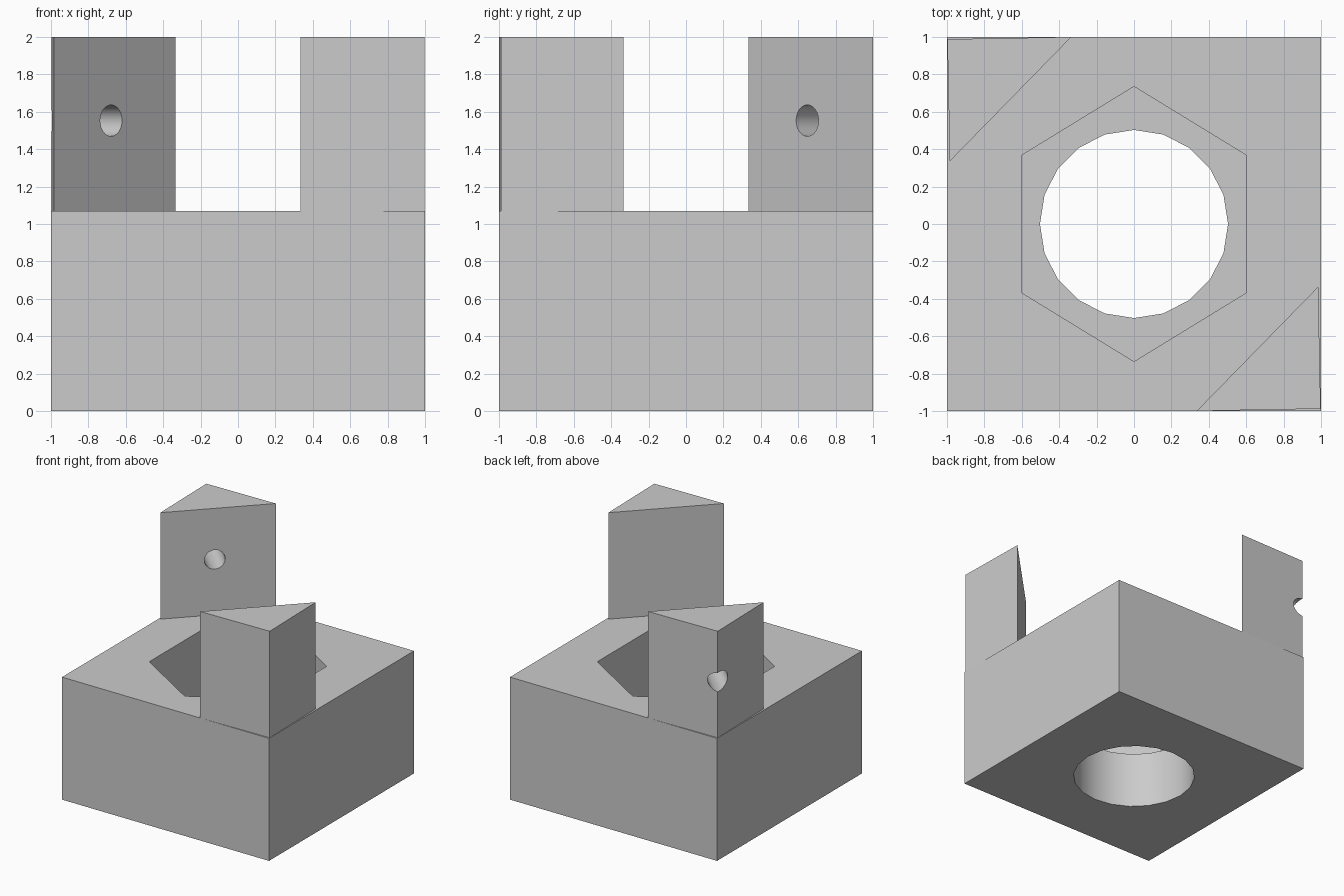
import bpy, bmesh
from math import sin, cos, pi
from mathutils import Matrix, Vector

cube = bpy.data.objects.get("Cube")
if cube:
    bpy.data.objects.remove(cube, do_unlink=True)

BASE_TOP, POCKET_FLOOR, TOP = 1.07, 0.5, 2.0

grey = bpy.data.materials.new("light grey")
grey.use_nodes = True
grey.diffuse_color = (0.6, 0.6, 0.6, 1)
grey.node_tree.nodes["Principled BSDF"].inputs["Base Color"].default_value = (0.6, 0.6, 0.6, 1)


def ring(sides, rx, ry, start=0.0):
    """Outline points of a regular or stretched polygon."""
    angles = [start + 2 * pi * i / sides for i in range(sides)]
    return [(rx * cos(a), ry * sin(a)) for a in angles]


def prism(name, outline, z0, z1, matrix=Matrix()):
    """Extrude an outline from z0 to z1, then place it."""
    bm = bmesh.new()
    face = bm.faces.new([bm.verts.new((x, y, z0)) for x, y in outline])
    ext = bmesh.ops.extrude_face_region(bm, geom=[face])
    moved = [v for v in ext["geom"] if isinstance(v, bmesh.types.BMVert)]
    bmesh.ops.translate(bm, verts=moved, vec=(0, 0, z1 - z0))
    bm.transform(matrix)
    bmesh.ops.recalc_face_normals(bm, faces=bm.faces)
    mesh = bpy.data.meshes.new(name)
    bm.to_mesh(mesh)
    bm.free()
    mesh.materials.append(grey)
    obj = bpy.data.objects.new(name, mesh)
    bpy.context.collection.objects.link(obj)
    return obj


def cut(obj, cutter):
    """Subtract the cutter from obj and remove the cutter."""
    cutter.hide_render = True
    mod = obj.modifiers.new("cut", "BOOLEAN")
    mod.operation = "DIFFERENCE"
    mod.solver = "EXACT"
    mod.object = cutter
    select(obj)
    bpy.ops.object.modifier_apply(modifier=mod.name)
    bpy.data.objects.remove(cutter, do_unlink=True)


def select(obj):
    bpy.ops.object.select_all(action="DESELECT")
    obj.select_set(True)
    bpy.context.view_layer.objects.active = obj


def smooth(obj):
    select(obj)
    bpy.ops.object.shade_smooth_by_angle(angle=pi / 6)


# Square base with a hexagonal pocket above a round through hole
base = prism("base", [(-1, -1), (1, -1), (1, 1), (-1, 1)], 0, BASE_TOP)
cut(base, prism("pocket_cutter", ring(6, 0.693, 0.735, pi / 2), POCKET_FLOOR, BASE_TOP + 0.2))
cut(base, prism("bore_cutter", ring(20, 0.503, 0.503), -0.2, POCKET_FLOOR + 0.2))
smooth(base)

# Triangular posts on two opposite corners, each drilled along the diagonal
corner = [(0.335, -1), (0.998, -0.988), (0.985, -0.335)]
for name, turn in (("front_post", 0), ("back_post", pi)):
    spin = Matrix.Rotation(turn, 4, "Z")
    post = prism(name, corner, BASE_TOP, TOP, spin)
    aim = Vector((1, -1, 0)).to_track_quat("Z", "Y").to_matrix().to_4x4()
    place = spin @ Matrix.Translation((0.68, -0.65, 1.553)) @ aim
    cut(post, prism("drill_cutter", ring(24, 0.084, 0.084), -0.5, 1, place))
    smooth(post)
